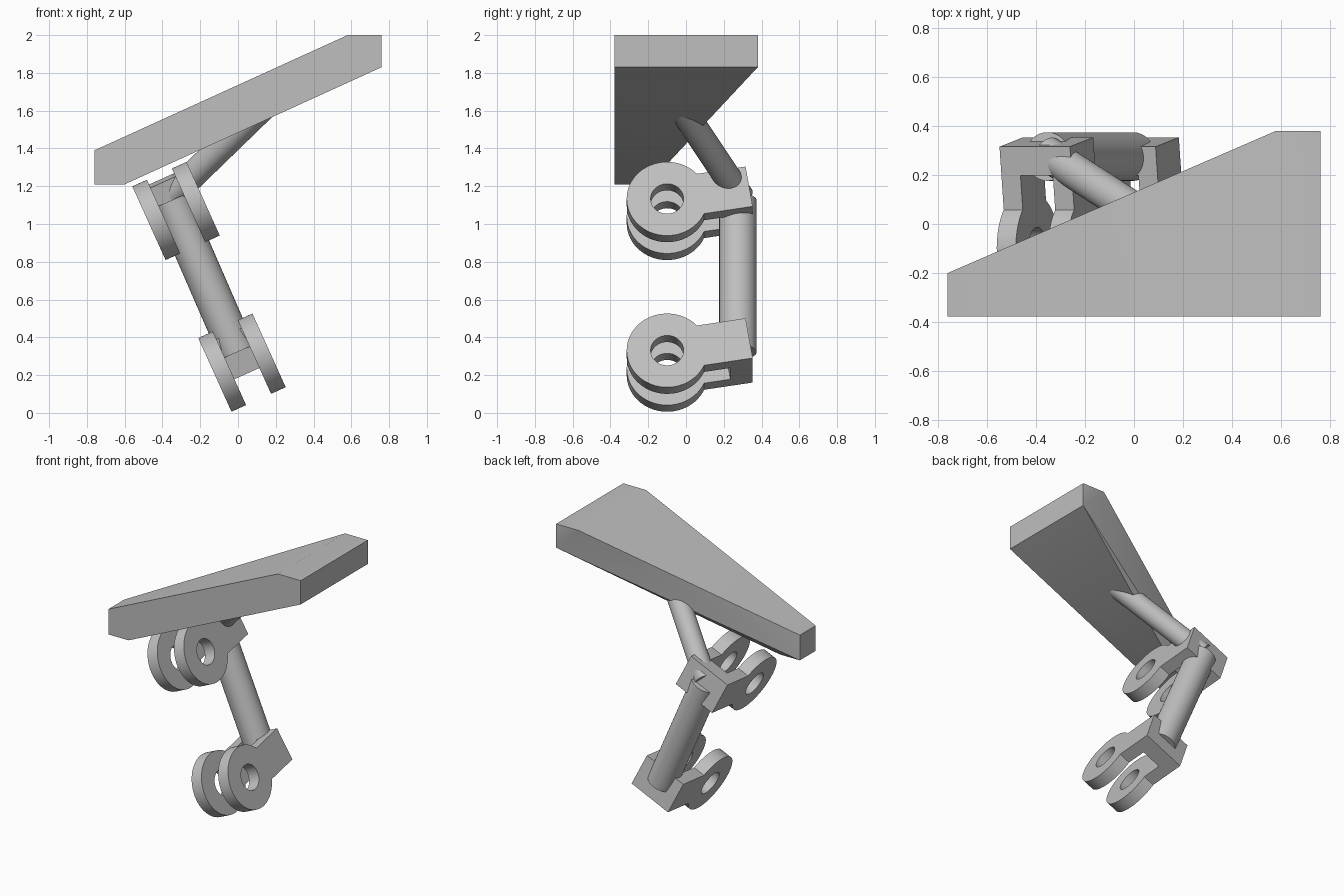
import bpy, bmesh
from math import radians, sin, cos, asin, pi
from mathutils import Matrix, Vector

if "Cube" in bpy.data.objects:
    bpy.data.objects.remove(bpy.data.objects["Cube"])

GREY = (0.52, 0.52, 0.52, 1)
mat = bpy.data.materials.new("plain grey")
mat.use_nodes = True
mat.diffuse_color = GREY
mat.node_tree.nodes["Principled BSDF"].inputs["Base Color"].default_value = GREY


def finish(obj):
    """Give the part its material and smooth its curved sides."""
    obj.data.materials.clear()
    obj.data.materials.append(mat)
    bpy.ops.object.select_all(action="DESELECT")
    obj.select_set(True)
    bpy.context.view_layer.objects.active = obj
    if obj.type == "CURVE":
        bpy.ops.object.convert(target="MESH")
        obj = bpy.context.view_layer.objects.active
    bpy.ops.object.shade_smooth_by_angle(angle=radians(30))
    return obj


def mesh_object(name, bm):
    mesh = bpy.data.meshes.new(name)
    bmesh.ops.recalc_face_normals(bm, faces=bm.faces)
    bm.to_mesh(mesh)
    bm.free()
    obj = bpy.data.objects.new(name, mesh)
    bpy.context.collection.objects.link(obj)
    return finish(obj)


def rod(name, start, end, radius):
    start, end = Vector(start), Vector(end)
    axis = end - start
    place = Matrix.Translation((start + end) / 2) @ axis.to_track_quat("Z", "Y").to_matrix().to_4x4()
    bm = bmesh.new()
    bmesh.ops.create_cone(bm, cap_ends=True, segments=64, radius1=radius,
                          radius2=radius, depth=axis.length, matrix=place)
    return mesh_object(name, bm)


# Fork: two eye plates joined by a bridge block
EYE, HOLE, ARM, REACH = 0.214, 0.087, 0.117, 0.44
THICK, SPREAD, BRIDGE = 0.085, 0.115, 0.12
TILT = Matrix.Rotation(radians(-24.3), 4, "Y") @ Matrix.Rotation(radians(9.3), 4, "X")
# Turns the flat plate outline upright, with its arm pointing back
UPRIGHT = Matrix(((0, 0, 1, 0), (1, 0, 0, 0), (0, 1, 0, 0), (0, 0, 0, 1)))


def plate(name, place):
    a = asin(ARM / EYE)
    steps = 64
    angles = [a + (2 * pi - 2 * a) * i / steps for i in range(steps + 1)]
    outer = [(EYE * cos(t), EYE * sin(t)) for t in angles] + [(REACH, -ARM), (REACH, ARM)]
    hole = [(HOLE * cos(2 * pi * i / 48), HOLE * sin(2 * pi * i / 48)) for i in range(48)]
    curve = bpy.data.curves.new(name, "CURVE")
    curve.dimensions = "2D"
    curve.fill_mode = "BOTH"
    curve.extrude = THICK / 2
    for points in (outer, hole):
        spline = curve.splines.new("POLY")
        spline.points.add(len(points) - 1)
        for p, (u, v) in zip(spline.points, points):
            p.co = (u, v, 0, 1)
        spline.use_cyclic_u = True
    obj = bpy.data.objects.new(name, curve)
    bpy.context.collection.objects.link(obj)
    obj.matrix_world = place @ UPRIGHT
    return finish(obj)


def fork(name, centre):
    place = Matrix.Translation(centre) @ TILT
    for side, label in ((-1, "right"), (1, "left")):
        plate(f"{name}_{label}_plate", place @ Matrix.Translation((side * SPREAD, 0, 0)))
    bm = bmesh.new()
    size = Matrix.Diagonal((2 * SPREAD, BRIDGE, 2 * ARM, 1))
    bmesh.ops.create_cube(bm, size=1, matrix=place @ Matrix.Translation((0, REACH - BRIDGE / 2, 0)) @ size)
    mesh_object(f"{name}_bridge", bm)
    return place @ Vector((0, REACH - BRIDGE / 2, 0))


lower_joint = fork("lower_fork", (0.021, -0.1, 0.266))
upper_joint = fork("upper_fork", (-0.328, -0.1, 1.069))

# Rods: one linking the forks, one rising into the slab
rod("link_rod", lower_joint, upper_joint, 0.099)
base = Vector((-0.29, 0.245, 1.21))
heading = Vector((0.65, -0.42, 0.63))
rod("support_rod", base - heading * 0.1, base + heading * 0.75, 0.072)

# Slanted slab: sloping prism with its back trimmed on a slant
bm = bmesh.new()
back = [(-0.76, -0.2, 1.21), (-0.76, -0.2, 1.39), (-0.6, -0.2, 1.21),
        (0.58, 0.38, 2), (0.76, 0.38, 2), (0.76, 0.38, 1.83)]
for x, y, z in back:
    bm.verts.new((x, y, z))
    bm.verts.new((x, -0.378, z))
bmesh.ops.convex_hull(bm, input=bm.verts)
bmesh.ops.dissolve_limit(bm, angle_limit=radians(3), verts=bm.verts, edges=bm.edges)
mesh_object("slanted_slab", bm)
